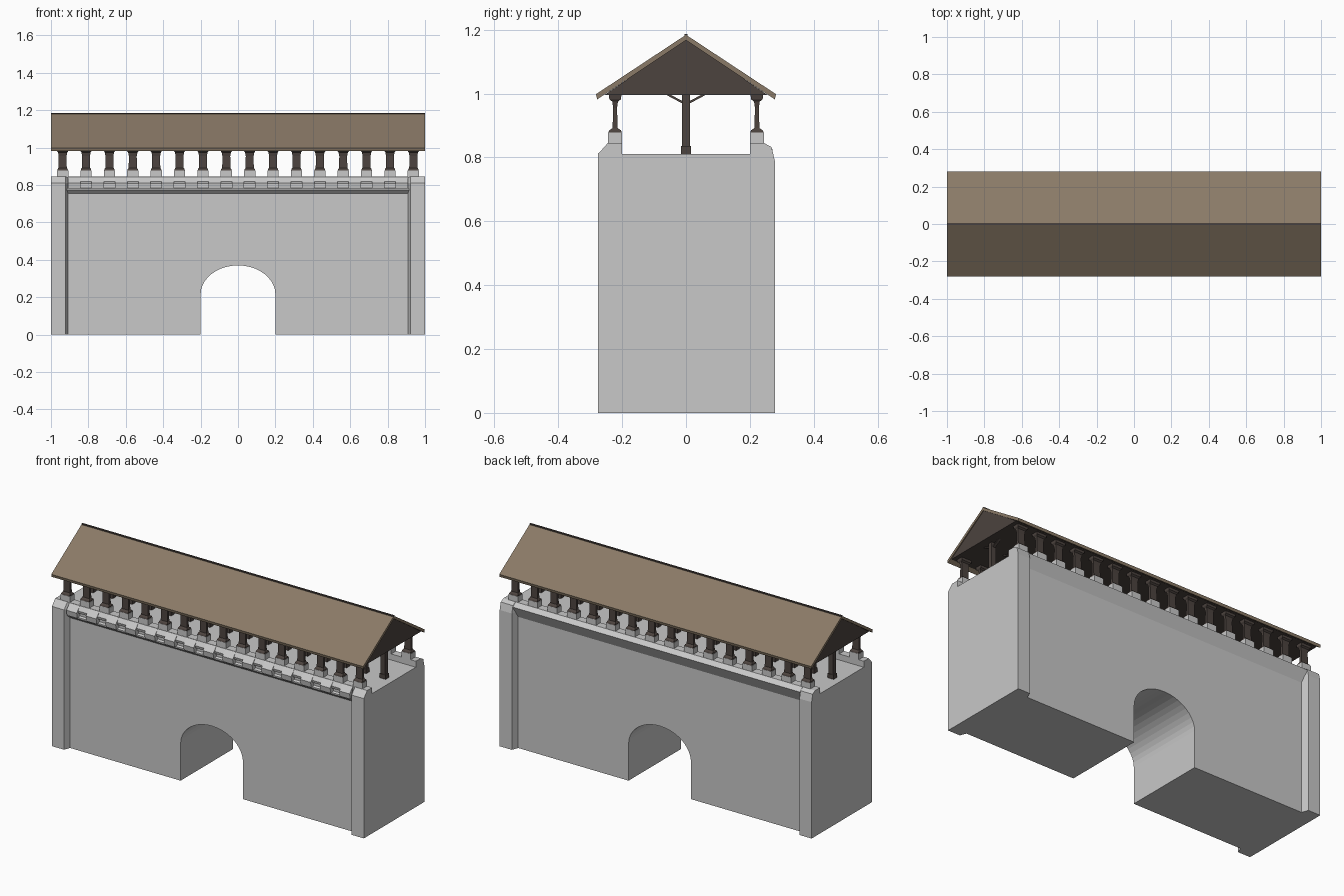
import bpy, bmesh, math

if "Cube" in bpy.data.objects:
    bpy.data.objects.remove(bpy.data.objects["Cube"])


def material(name, rgb):
    m = bpy.data.materials.new(name)
    m.diffuse_color = (*rgb, 1)
    m.use_nodes = True
    m.node_tree.nodes["Principled BSDF"].inputs["Base Color"].default_value = m.diffuse_color
    return m


STONE = material("grey stone", (0.58, 0.58, 0.58))
ROOF = material("brown shingle", (0.255, 0.195, 0.135))
WOOD = material("dark timber", (0.072, 0.056, 0.049))


def finish(name, bm, mat):
    bmesh.ops.recalc_face_normals(bm, faces=bm.faces)
    me = bpy.data.meshes.new(name)
    bm.to_mesh(me)
    bm.free()
    me.materials.append(mat)
    ob = bpy.data.objects.new(name, me)
    bpy.context.collection.objects.link(ob)
    return ob


def add_loft(bm, rings):
    """Skin a list of equal-length point rings and cap both ends."""
    rows = [[bm.verts.new(p) for p in r] for r in rings]
    n = len(rows[0])
    for a, b in zip(rows, rows[1:]):
        for i in range(n):
            j = (i + 1) % n
            bm.faces.new((a[i], a[j], b[j], b[i]))
    bm.faces.new(rows[0])
    bm.faces.new(rows[-1])


def along_x(bm, prof, x0, x1):
    add_loft(bm, [[(x, y, z) for y, z in prof] for x in (x0, x1)])


def column(bm, cx, cy, levels):
    """Rectangular column; levels are (z, half width x, half width y)."""
    add_loft(bm, [[(cx + sx * hx, cy + sy * hy, z)
                   for sx, sy in ((-1, -1), (1, -1), (1, 1), (-1, 1))]
                  for z, hx, hy in levels])


BAYS = [-0.9375 + 0.125 * i for i in range(16)]

# wall body with the arched gateway
arch = [(0.2 * math.cos(t), 0.215 + 0.155 * math.sin(t))
        for t in [math.pi * i / 20 for i in range(21)]]
outline = [(-0.915, 0), (-0.915, 0.77), (0.915, 0.77), (0.915, 0), (0.2, 0)]
outline += arch + [(-0.2, 0)]
bm = bmesh.new()
add_loft(bm, [[(x, y, z) for x, z in outline] for y in (-0.24, 0.24)])
finish("wall_body", bm, STONE)

# walkway with both parapets: small front cornice, deep back overhang
walk = [(-0.24, 0.755), (-0.258, 0.772), (-0.258, 0.78), (-0.245, 0.785),
        (-0.245, 0.845), (-0.2, 0.845), (-0.2, 0.81), (0.2, 0.81),
        (0.2, 0.845), (0.245, 0.845), (0.272, 0.825), (0.24, 0.76)]
bm = bmesh.new()
along_x(bm, walk, -0.92, 0.92)
finish("walkway_parapet", bm, STONE)

# end piers with chamfered inner corners
pier = [(-0.276, 0), (-0.276, 0.81), (-0.245, 0.845), (-0.2, 0.845),
        (-0.2, 0.81), (0.2, 0.81), (0.2, 0.845), (0.245, 0.845),
        (0.268, 0.832), (0.278, 0.79), (0.278, 0)]
for s, name in ((-1, "left_pier"), (1, "right_pier")):
    bm = bmesh.new()
    inner = [(max(-0.24, min(0.24, y)), z) for y, z in pier]
    add_loft(bm, [[(s * x, y, z) for y, z in p]
                  for x, p in ((1, pier), (0.922, pier), (0.908, inner))])
    finish(name, bm, STONE)

# front battlement: large blocks between bays, shallower ones under merlons
bm = bmesh.new()
for i in range(15):
    x = -0.875 + 0.125 * i
    along_x(bm, [(-0.24, 0.78), (-0.27, 0.78), (-0.275, 0.812),
                 (-0.244, 0.845), (-0.24, 0.845)], x - 0.033, x + 0.033)
for x in BAYS[1:-1]:
    along_x(bm, [(-0.24, 0.805), (-0.258, 0.805), (-0.262, 0.82),
                 (-0.244, 0.845), (-0.24, 0.845)], x - 0.03, x + 0.03)
finish("front_battlement", bm, STONE)

# merlons and timber posts on both sides
merlons, posts = bmesh.new(), bmesh.new()
for x in BAYS:
    for s in (-1, 1):
        y = s * 0.222
        column(merlons, x, y, [(0.84, 0.03, 0.022), (0.878, 0.03, 0.022)])
        column(posts, x, y, [(0.878, 0.028, 0.021), (0.885, 0.027, 0.018),
                             (0.892, 0.022, 0.008), (0.955, 0.021, 0.006),
                             (0.975, 0.025, 0.009), (0.982, 0.031, 0.018),
                             (0.997, 0.033, 0.02)])
finish("merlons", merlons, STONE)
finish("side_posts", posts, WOOD)

# central posts with small braces
bm = bmesh.new()
for x in BAYS:
    column(bm, x, 0, [(0.81, 0.02, 0.015), (0.835, 0.02, 0.015)])
    column(bm, x, 0, [(0.835, 0.015, 0.012), (0.998, 0.015, 0.012)])
    for s in (-1, 1):
        along_x(bm, [(s * 0.01, 0.968), (s * 0.01, 0.976),
                     (s * 0.05, 0.997), (s * 0.064, 0.997)],
                x - 0.008, x + 0.008)
finish("centre_posts", bm, WOOD)

# gabled loft under the roof
bm = bmesh.new()
along_x(bm, [(-0.256, 0.995), (0.256, 0.995), (0, 1.17)], -0.995, 0.995)
finish("gable_loft", bm, WOOD)

# roof slopes
bm = bmesh.new()
along_x(bm, [(-0.282, 0.998), (0, 1.184), (0.282, 0.998),
             (0.278, 0.982), (0, 1.167), (-0.278, 0.982)], -1, 1)
finish("roof", bm, ROOF)

# ridge beam
bm = bmesh.new()
along_x(bm, [(-0.006, 1.175), (-0.005, 1.186), (0.005, 1.186),
             (0.006, 1.175)], -1, 1)
finish("ridge_beam", bm, WOOD)
